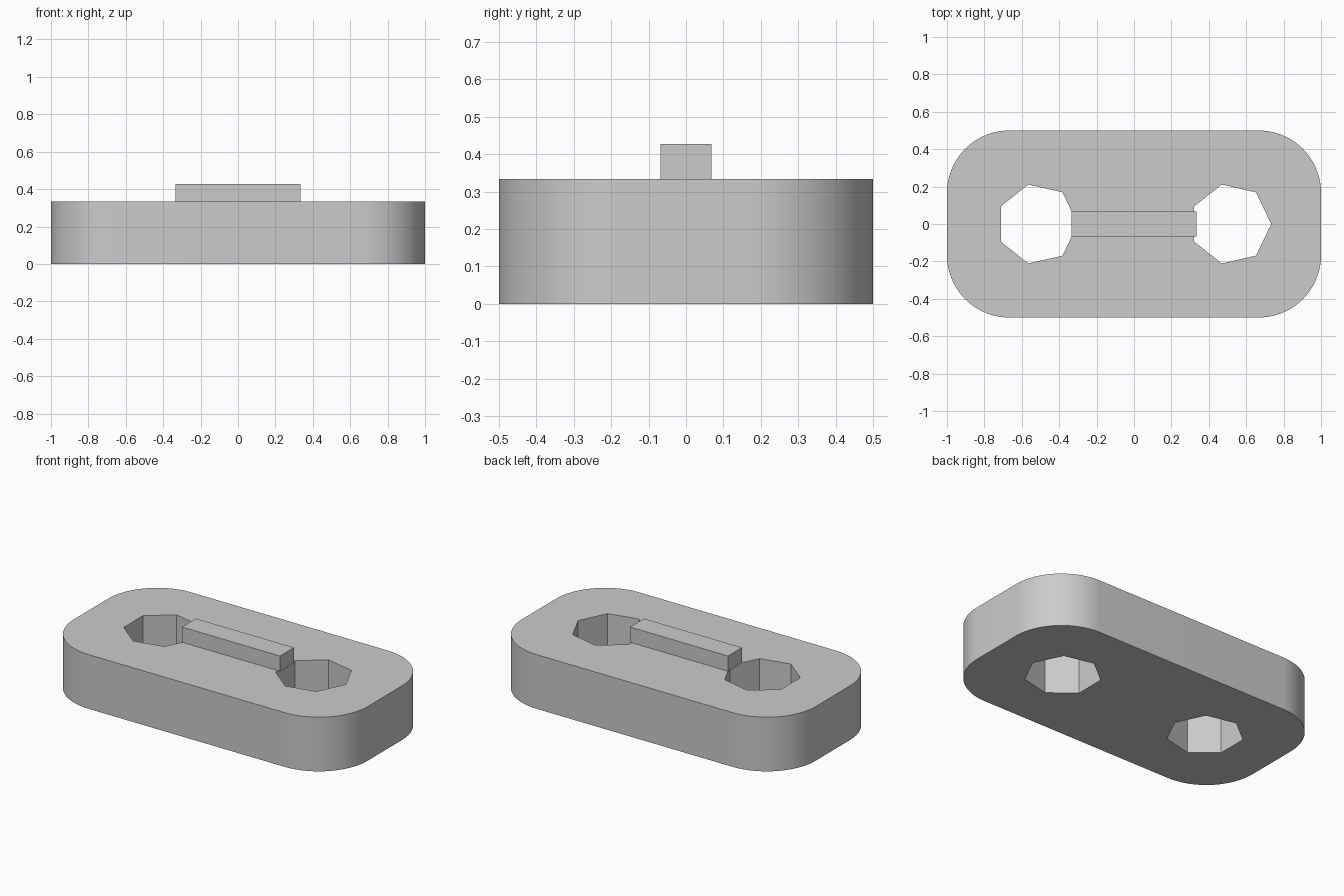
import bpy
import bmesh
import math

if "Cube" in bpy.data.objects:
    bpy.data.objects.remove(bpy.data.objects["Cube"])

HEIGHT = 1 / 3
RADIUS = 1 / 3

grey = bpy.data.materials.new("plain grey")
grey.use_nodes = True
colour = (0.6, 0.6, 0.6, 1)
grey.diffuse_color = colour
grey.node_tree.nodes["Principled BSDF"].inputs["Base Color"].default_value = colour


def prism(name, outline, bottom, top):
    """Extrude a flat outline upward into a closed solid."""
    bm = bmesh.new()
    base = bm.faces.new([bm.verts.new((x, y, bottom)) for x, y in outline])
    ext = bmesh.ops.extrude_face_region(bm, geom=[base])
    verts = [g for g in ext["geom"] if isinstance(g, bmesh.types.BMVert)]
    bmesh.ops.translate(bm, vec=(0, 0, top - bottom), verts=verts)
    bmesh.ops.recalc_face_normals(bm, faces=bm.faces)
    mesh = bpy.data.meshes.new(name)
    bm.to_mesh(mesh)
    bm.free()
    mesh.materials.append(grey)
    obj = bpy.data.objects.new(name, mesh)
    bpy.context.collection.objects.link(obj)
    return obj


def arc(cx, cy, r, start, sweep, steps, closed=False):
    """Points along an arc; a closed one leaves out its repeated end."""
    count = steps if closed else steps + 1
    angles = [math.radians(start + sweep * i / steps) for i in range(count)]
    return [(cx + r * math.cos(a), cy + r * math.sin(a)) for a in angles]


# Base plate with rounded corners
outline = []
for i, (sx, sy) in enumerate([(1, 1), (-1, 1), (-1, -1), (1, -1)]):
    outline += arc(sx * (1 - RADIUS), sy * (0.5 - RADIUS), RADIUS, 90 * i, 90, 24)
plate = prism("base_plate", outline, 0, HEIGHT)

# Seven-sided through holes
for side, x in (("left", 0.517), ("right", -0.517)):
    cutter = prism(side + "_hole_cutter", arc(x, 0, 0.2165, 0, 360, 7, True),
                   -0.1, HEIGHT + 0.1)
    cutter.hide_render = True
    cutter.hide_set(True)
    cut = plate.modifiers.new(side + "_hole", "BOOLEAN")
    cut.operation = "DIFFERENCE"
    cut.solver = "EXACT"
    cut.object = cutter

bpy.ops.object.select_all(action="DESELECT")
plate.select_set(True)
bpy.context.view_layer.objects.active = plate
for name in [m.name for m in plate.modifiers]:
    bpy.ops.object.modifier_apply(modifier=name)
bpy.ops.object.shade_smooth_by_angle(angle=math.radians(30))

# Raised bar bridging the two holes
bx, by = 1 / 3, 0.068
prism("raised_bar", [(-bx, -by), (bx, -by), (bx, by), (-bx, by)], HEIGHT, 0.427)
